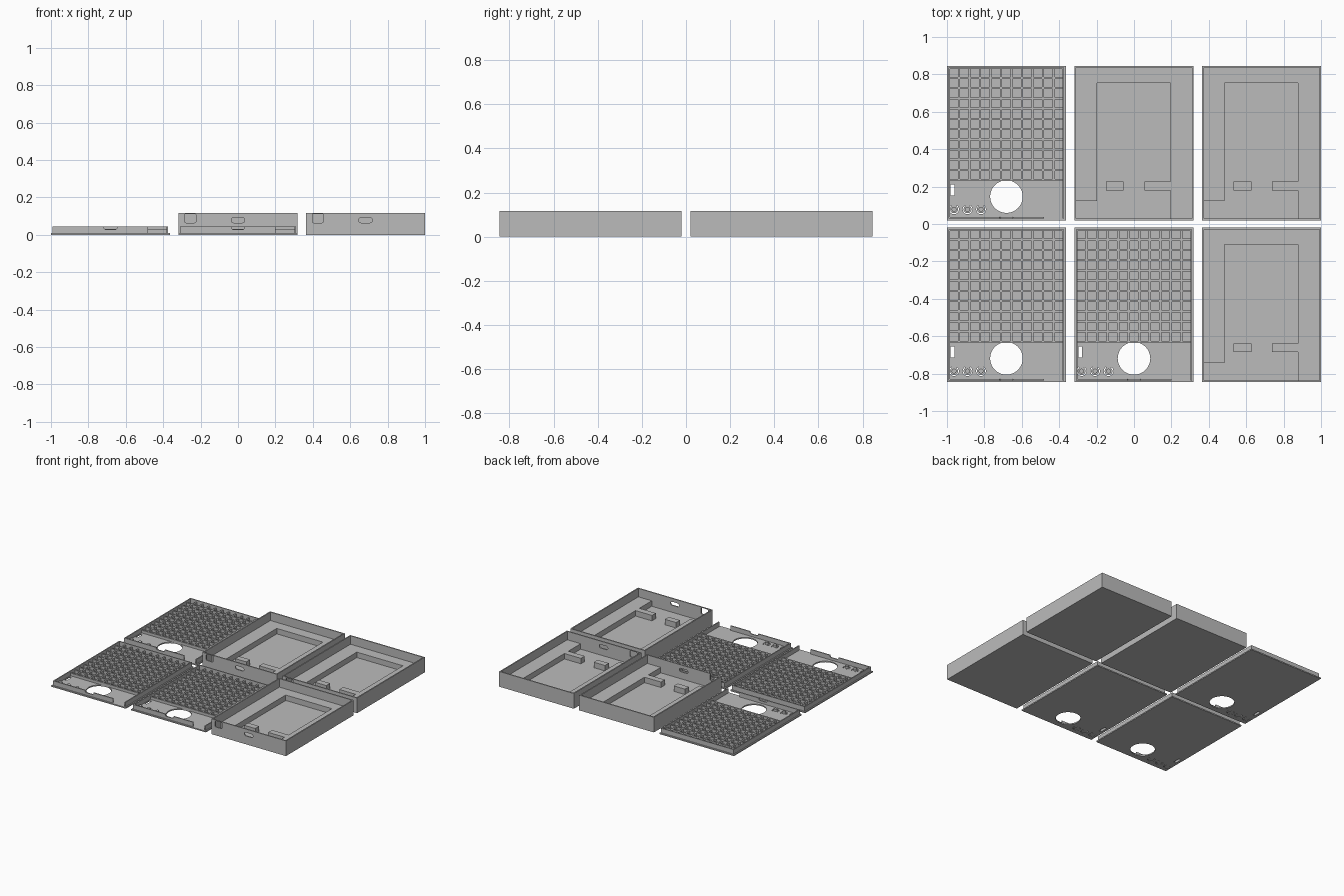
import bpy, bmesh, math
from mathutils import Matrix

if "Cube" in bpy.data.objects:
    bpy.data.objects.remove(bpy.data.objects["Cube"])

W, D = 0.636, 0.825                 # footprint of one case half
CY = 0.4325                         # row centre
TRAYS = [(0, CY), (0.682, CY), (0.682, -CY)]
LIDS = [(-0.682, CY), (-0.682, -CY), (0, -CY)]

grey = bpy.data.materials.new("plain grey")
grey.diffuse_color = (0.5, 0.5, 0.5, 1)
grey.use_nodes = True
grey.node_tree.nodes["Principled BSDF"].inputs["Base Color"].default_value = grey.diffuse_color


def add_box(bm, x0, x1, y0, y1, z0, z1):
    m = Matrix.Translation(((x0 + x1) / 2, (y0 + y1) / 2, (z0 + z1) / 2))
    bmesh.ops.create_cube(bm, size=1, matrix=m @ Matrix.Diagonal((x1 - x0, y1 - y0, z1 - z0, 1)))


def add_prism(bm, pts, z0, z1, matrix=Matrix()):
    """Extrude a flat outline from z0 to z1, then transform it."""
    face = bm.faces.new([bm.verts.new((x, y, z0)) for x, y in pts])
    ext = bmesh.ops.extrude_face_region(bm, geom=[face])["geom"]
    top = [v for v in ext if isinstance(v, bmesh.types.BMVert)]
    bmesh.ops.translate(bm, verts=top, vec=(0, 0, z1 - z0))
    verts = set(face.verts) | set(top)
    bmesh.ops.transform(bm, matrix=matrix, verts=list(verts))


def arc(cx, cy, r, a0, a1, n):
    return [(cx + r * math.cos(math.radians(a0 + (a1 - a0) * i / n)),
             cy + r * math.sin(math.radians(a0 + (a1 - a0) * i / n))) for i in range(n + 1)]


def rounded(x0, x1, z0, z1, r):
    pts = []
    for cx, cz, a in ((x1 - r, z1 - r, 0), (x0 + r, z1 - r, 90),
                      (x0 + r, z0 + r, 180), (x1 - r, z0 + r, 270)):
        pts += arc(cx, cz, r, a, a + 90, 4)
    return pts


def finish(bm, name):
    bmesh.ops.recalc_face_normals(bm, faces=bm.faces[:])
    me = bpy.data.meshes.new(name)
    bm.to_mesh(me)
    bm.free()
    me.materials.append(grey)
    ob = bpy.data.objects.new(name, me)
    bpy.context.collection.objects.link(ob)
    return ob


def cut(ob, cutter_bm):
    """Subtract a cutter mesh and bake the result."""
    cutter = finish(cutter_bm, "cutter")
    cutter.hide_render = True
    mod = ob.modifiers.new("holes", "BOOLEAN")
    mod.operation, mod.solver, mod.object = "DIFFERENCE", "EXACT", cutter
    dg = bpy.context.evaluated_depsgraph_get()
    me = bpy.data.meshes.new_from_object(ob.evaluated_get(dg))
    ob.modifiers.clear()
    ob.data = me
    bpy.data.objects.remove(cutter)


def place(ob, spots):
    """Repeat a part at every spot with shared mesh data."""
    for i, (x, y) in enumerate(spots):
        o = ob if i == 0 else ob.copy()
        if i:
            bpy.context.collection.objects.link(o)
        o.location = (x, y, 0)


UPRIGHT = Matrix.Rotation(math.radians(90), 4, "X")   # outline in x,z, depth along -y
hw, hd, t = W / 2, D / 2, 0.009

# ---- tray shell: open box with ports in the front wall
bm = bmesh.new()
add_box(bm, -hw, hw, -hd, hd, 0, 0.117)
shell = finish(bm, "tray_shell")
bm = bmesh.new()
add_box(bm, -hw + t, hw - t, -hd + t, hd - t, 0.01, 0.2)
cut(shell, bm)
bm = bmesh.new()
add_prism(bm, rounded(-0.285, -0.225, 0.064, 0.112, 0.008), hd - 0.03, hd + 0.03, UPRIGHT)
add_prism(bm, rounded(-0.036, 0.036, 0.064, 0.091, 0.012), hd - 0.03, hd + 0.03, UPRIGHT)
cut(shell, bm)
place(shell, TRAYS)

# ---- raised ledge around the recess, with a support tab
bm = bmesh.new()
e = hw - t / 2
ledge = [(-e, -0.31), (-0.198, -0.31), (-0.198, 0.322), (0.195, 0.322), (0.195, -0.206),
         (0.055, -0.206), (0.055, -0.253), (0.195, -0.253), (0.195, -hd + t / 2),
         (e, -hd + t / 2), (e, hd - t / 2), (-e, hd - t / 2)]
add_prism(bm, ledge, 0.005, 0.052)
place(finish(bm, "tray_ledge"), TRAYS)

# ---- loose support block
bm = bmesh.new()
add_box(bm, -0.15, -0.055, -0.253, -0.206, 0.005, 0.052)
place(finish(bm, "support_block"), TRAYS)

# ---- lid plate with speaker hole, switch slot and flexible buttons
BUTTONS = (-0.28, -0.208, -0.136)
PT = 0.009
bm = bmesh.new()
add_box(bm, -hw, hw, -hd, hd, 0, PT)
plate = finish(bm, "lid_plate")
bm = bmesh.new()
add_prism(bm, arc(0, -0.286, 0.087, 0, 354.375, 63), -0.02, 0.03)
add_box(bm, -0.298, -0.278, -0.281, -0.222, -0.02, 0.03)
for x in BUTTONS:
    slit = arc(x, -0.354, 0.026, 125, 415, 24) + arc(x, -0.354, 0.021, 415, 125, 24)
    add_prism(bm, slit, -0.02, 0.03)
cut(plate, bm)
place(plate, LIDS)

# ---- button posts
bm = bmesh.new()
for x in BUTTONS:
    add_prism(bm, arc(x, -0.354, 0.013, 0, 345, 23), 0.006, 0.025)
place(finish(bm, "button_posts"), LIDS)

# ---- lid rails: sides and back, plus a short notched front rail
RX, RY, RT, RZ = 0.309, 0.403, 0.008, 0.044
bm = bmesh.new()
for s in (-1, 1):
    a, b = sorted((s * RX, s * (RX - RT)))
    add_box(bm, a, b, -RY, RY, 0.005, RZ)
add_box(bm, -RX + RT, RX - RT, RY - RT, RY, 0.005, RZ)
place(finish(bm, "lid_rails"), LIDS)

bm = bmesh.new()
add_box(bm, -RX + RT, 0.2, -RY, -RY + RT, 0.005, RZ)
front = finish(bm, "lid_front_rail")
bm = bmesh.new()
add_prism(bm, rounded(-0.036, 0.036, 0.028, 0.06, 0.012), RY - 0.03, RY + 0.03, UPRIGHT)
cut(front, bm)
place(front, LIDS)

# ---- stiffening grid on the lid
bm = bmesh.new()
GY0, GZ, RIB = -0.198, 0.03, 0.011
for i in range(1, 11):
    x = -RX + 2 * RX * i / 11
    add_box(bm, x - RIB / 2, x + RIB / 2, GY0, RY - RT, 0.005, GZ)
for j in range(11):
    y = GY0 + (RY - GY0) * j / 11
    add_box(bm, -RX + RT, RX - RT, y - RIB / 2, y + RIB / 2, 0.005, GZ)
place(finish(bm, "lid_grid"), LIDS)
